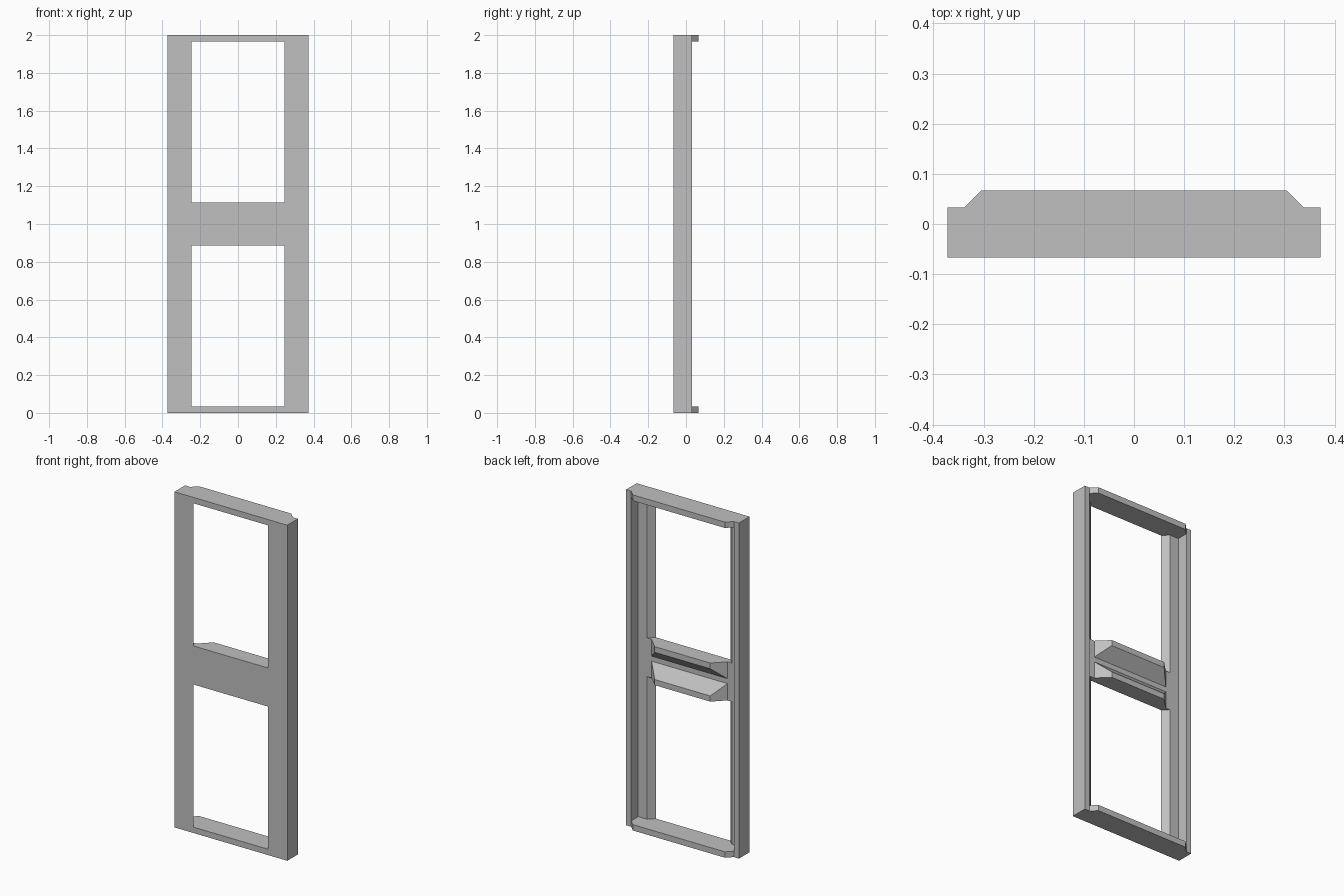
import bpy
import bmesh

cube = bpy.data.objects.get("Cube")
if cube:
    bpy.data.objects.remove(cube, do_unlink=True)

grey = bpy.data.materials.new("plain grey")
grey.use_nodes = True
colour = (0.53, 0.53, 0.53, 1)
grey.diffuse_color = colour
grey.node_tree.nodes["Principled BSDF"].inputs["Base Color"].default_value = colour

# Shared dimensions
T = 0.034                      # board thickness and bevel size
OUT, IN = 0.372, 0.245         # outer edge and opening edge
FRONT, BACK = -0.067, 0.033
FACE = FRONT + T               # rear of the front boards
RIM = OUT - T                  # inner side of the outer rim
HEIGHT = 2.0
MID_LOW, MID_HIGH = 0.885, 1.115


def loft(name, start, end):
    """Solid between two matching loops of points."""
    bm = bmesh.new()
    a = [bm.verts.new(p) for p in start]
    b = [bm.verts.new(p) for p in end]
    bm.faces.new(a)
    bm.faces.new(b)
    for i in range(len(a)):
        j = (i + 1) % len(a)
        bm.faces.new((a[i], a[j], b[j], b[i]))
    bmesh.ops.recalc_face_normals(bm, faces=bm.faces)
    mesh = bpy.data.meshes.new(name)
    bm.to_mesh(mesh)
    bm.free()
    mesh.materials.append(grey)
    obj = bpy.data.objects.new(name, mesh)
    bpy.context.collection.objects.link(obj)
    return obj


def prism(name, outline, low, high):
    """Plan outline raised from low to high."""
    return loft(name, [(x, y, low) for x, y in outline],
                [(x, y, high) for x, y in outline])


def symmetric(half):
    """Close a half outline with its mirror image in x."""
    return half + [(-x, y) for x, y in reversed(half)]


# Upright stiles: front board with bevelled inner edge and a rear rim
stile = [(OUT, FRONT), (OUT, BACK), (RIM, BACK),
         (RIM, FACE), (IN + T, FACE), (IN, FRONT)]
for name, side in (("left_stile", 1), ("right_stile", -1)):
    prism(name, [(side * x, y) for x, y in stile], 0, HEIGHT)

# Top and bottom rails, clipped at the rear corners
rail = symmetric([(IN, FRONT), (IN + T, FACE), (RIM, FACE),
                  (RIM, BACK), (RIM - T, BACK + T)])
prism("bottom_rail", rail, 0, 0.035)
prism("top_rail", rail, HEIGHT - 0.035, HEIGHT)

# Middle board
prism("middle_board", symmetric([(IN, FRONT), (IN + T, FACE)]), MID_LOW, MID_HIGH)


# Tapered ledges behind the middle board, facing each other
def ring(half_width, y, edge, depth):
    return [(-half_width, y, edge), (half_width, y, edge),
            (half_width, y, edge + depth), (-half_width, y, edge + depth)]


for name, edge, way in (("lower_ledge", MID_LOW, 1), ("upper_ledge", MID_HIGH, -1)):
    loft(name, ring(0.25, FACE, edge, way * 0.1), ring(0.183, BACK, edge, way * T))
